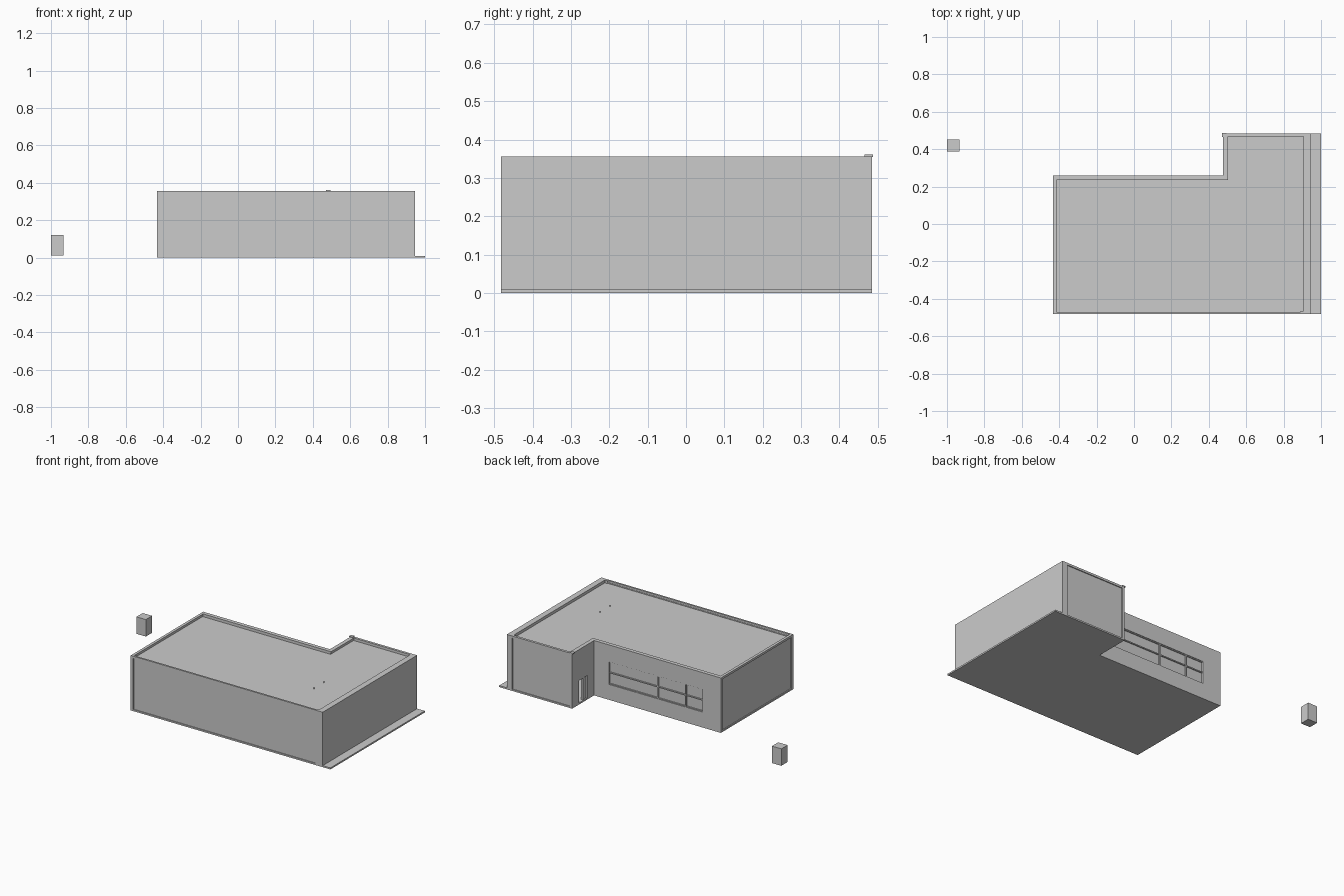
import bpy, bmesh

if "Cube" in bpy.data.objects:
    bpy.data.objects.remove(bpy.data.objects["Cube"])


def box(name, x0, x1, y0, y1, z0, z1):
    bm = bmesh.new()
    bmesh.ops.create_cube(bm, size=1)
    for v in bm.verts:
        v.co = (x1 if v.co.x > 0 else x0, y1 if v.co.y > 0 else y0, z1 if v.co.z > 0 else z0)
    return finish(name, bm)


def prism(name, outline, z0, z1):
    bm = bmesh.new()
    face = bm.faces.new([bm.verts.new((x, y, z0)) for x, y in outline])
    ext = bmesh.ops.extrude_face_region(bm, geom=[face])
    for v in ext["geom"]:
        if isinstance(v, bmesh.types.BMVert):
            v.co.z = z1
    return finish(name, bm)


def finish(name, bm):
    bmesh.ops.recalc_face_normals(bm, faces=bm.faces)
    me = bpy.data.meshes.new(name)
    bm.to_mesh(me)
    bm.free()
    ob = bpy.data.objects.new(name, me)
    bpy.context.collection.objects.link(ob)
    return ob


def ell(x0, x1, y0, y1, xn, yn):
    return [(x0, y0), (x1, y0), (x1, y1), (xn, y1), (xn, yn), (x0, yn)]


SLAB, ROOF, TOP = 0.01, 0.338, 0.356
L, R, F, B = -0.432, 0.945, -0.482, 0.485     # outer wall planes
NX, NY = 0.477, 0.26                          # inner corner of the L
T, REC = 0.018, 0.006                         # wall thickness, panel recess

# floor slab and roof deck
prism("floor_slab", ell(L, 1.0, F, B, NX, NY), 0, SLAB)
prism("roof_deck", ell(L + 0.01, R - 0.02, F + 0.01, B - 0.01, NX + 0.01, NY - 0.005), ROOF - 0.015, ROOF)

# plain side wall
box("right_wall", R - 0.038, R, F, B, SLAB, TOP)

# recessed panel walls
box("front_wall", L + T, R - 0.038, F + REC, F + T - 0.004, SLAB, TOP - 0.012)
box("left_wall", L + REC, L + T - 0.004, F + T, NY - T, SLAB, TOP - 0.012)
box("rear_wing_wall", NX + T, R - 0.038, B - T + 0.004, B - REC, SLAB, TOP - 0.012)

# corner posts
for name, x, y in (("front_left_post", L, F), ("rear_left_post", L, NY - T),
                   ("wing_post", NX, B - T)):
    box(name, x, x + T, y, y + T, SLAB, TOP)
box("wing_post_cap", NX - 0.006, NX + T, B - 0.02, B + 0.002, TOP - 0.002, 0.361)
box("front_right_post", R - 0.056, R - 0.038, F, F + T, SLAB, TOP)

# parapet coping
Z = TOP - 0.014
box("front_coping", L, R - 0.038, F, F + 0.012, Z, TOP)
box("left_coping", L, L + T, F, NY, Z, TOP)
box("rear_coping", L, NX + 0.026, NY - 0.025, NY, Z, TOP)
box("wing_side_coping", NX, NX + 0.026, NY - 0.025, B, Z, TOP)
box("wing_rear_coping", NX, R - 0.038, B - 0.016, B, Z, TOP)

# window wall with a wide opening
WX0, WX1, WZ0, WZ1 = -0.30, 0.37, 0.10, 0.247
y0 = NY - 0.025
box("window_wall_left", L + T, WX0, y0, NY, SLAB, Z)
box("window_wall_right", WX1, NX + 0.02, y0, NY, SLAB, Z)
box("window_wall_sill", WX0, WX1, y0, NY, SLAB, WZ0)
box("window_wall_head", WX0, WX1, y0, NY, WZ1, Z)
box("window_pane", WX0, WX1, NY - 0.014, NY - 0.01, WZ0, WZ1)
for i, x in enumerate((0.022, -0.178)):
    box(f"window_mullion_{i}", x - 0.004, x + 0.004, NY - 0.012, NY - 0.002, WZ0, WZ1)
box("window_transom", WX0, WX1, NY - 0.012, NY - 0.003, 0.172, 0.179)
for i, z in enumerate((WZ0, WZ1 - 0.005)):
    box(f"window_rail_{i}", WX0, WX1, NY - 0.012, NY - 0.004, z, z + 0.005)

# door wall with an opening
DY0, DY1, DZ = 0.33, 0.415, 0.155
x1 = NX + 0.022
box("door_wall_inner", NX, x1, NY - 0.02, DY0, SLAB, Z)
box("door_wall_outer", NX, x1, DY1, B - T, SLAB, Z)
box("door_wall_head", NX, x1, DY0, DY1, DZ, Z)
box("door_jamb", NX + 0.004, x1 - 0.004, 0.36, 0.367, SLAB, DZ)
box("door_side_panel", NX + 0.008, NX + 0.012, DY0, 0.36, SLAB, DZ)

# small roof vents
for i, y in enumerate((-0.11, -0.213)):
    box(f"roof_vent_{i}", 0.691, 0.695, y - 0.002, y + 0.002, ROOF - 0.005, ROOF + 0.008)

# detached utility box
box("utility_box", -1.0, -0.933, 0.388, 0.452, 0.012, 0.122)
